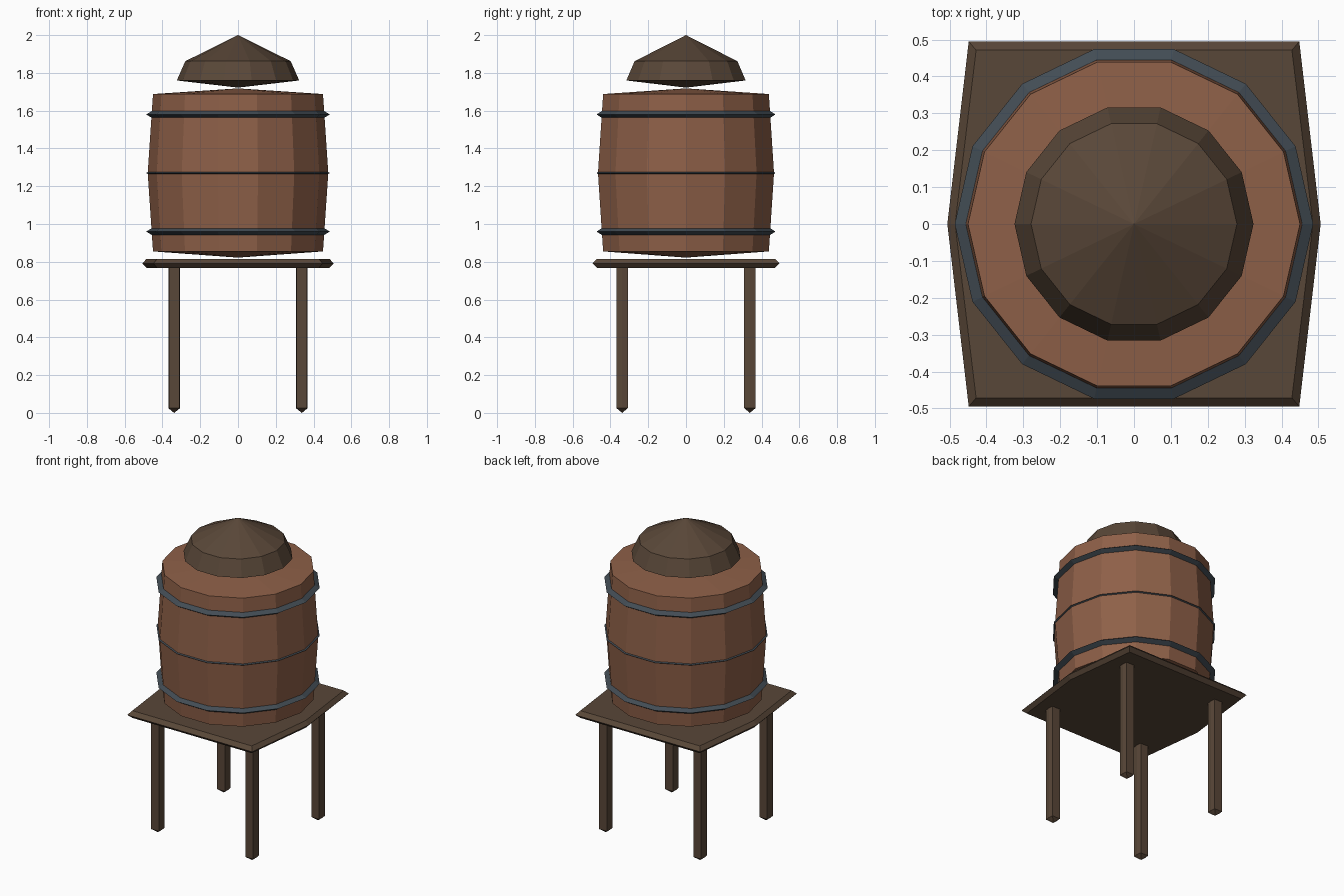
import bpy, bmesh, math

if "Cube" in bpy.data.objects:
    bpy.data.objects.remove(bpy.data.objects["Cube"])


def material(name, rgb):
    # sRGB 0-255 to linear
    lin = [((c / 255 + 0.055) / 1.055) ** 2.4 for c in rgb]
    m = bpy.data.materials.new(name)
    m.diffuse_color = (*lin, 1)
    m.use_nodes = True
    m.node_tree.nodes["Principled BSDF"].inputs["Base Color"].default_value = m.diffuse_color
    return m


BARREL = material("reddish barrel wood", (142, 96, 72))
DARK = material("dark brown wood", (89, 71, 56))
IRON = material("dark iron", (66, 76, 84))

ROUND = [(math.cos(i * math.tau / 14), math.sin(i * math.tau / 14)) for i in range(14)]


def stack(name, rings, mat, bottom=None, top=None, loop=False, at=(0, 0)):
    """Join outline rings [(z, [(x, y)...])...]; close with apex points, flat caps or a loop."""
    bm = bmesh.new()
    rows = [[bm.verts.new((x, y, z)) for x, y in pts] for z, pts in rings]
    n = len(rows[0])
    pairs = list(zip(rows, rows[1:]))
    if loop:
        pairs.append((rows[-1], rows[0]))
    for a, b in pairs:
        for i in range(n):
            j = (i + 1) % n
            bm.faces.new((a[i], a[j], b[j], b[i]))
    if not loop:
        for row, z in ((rows[0], bottom), (rows[-1], top)):
            if z is None:
                bm.faces.new(row)
            else:
                tip = bm.verts.new((0, 0, z))
                for i in range(n):
                    bm.faces.new((row[i], row[(i + 1) % n], tip))
    bmesh.ops.recalc_face_normals(bm, faces=bm.faces)
    me = bpy.data.meshes.new(name)
    bm.to_mesh(me)
    bm.free()
    me.materials.append(mat)
    ob = bpy.data.objects.new(name, me)
    ob.location = (*at, 0)
    bpy.context.collection.objects.link(ob)
    return ob


def circle(r):
    return [(r * x, r * y) for x, y in ROUND]


def bowed(tip, x, y):
    # rectangle whose left and right sides bow out to a point
    return [(tip, 0), (x, y), (-x, y), (-tip, 0), (-x, -y), (x, -y)]


# Barrel body with shallow conical ends
stack("barrel", [(0.855, circle(0.45)), (1.27, circle(0.478)), (1.688, circle(0.45))],
      BARREL, bottom=0.822, top=1.718)

# Iron hoops, wedge-shaped in section
for part, z in (("lower", 0.96), ("middle", 1.27), ("upper", 1.58)):
    stack(part + "_hoop", [(z - 0.022, circle(0.45)), (z, circle(0.486)),
                           (z + 0.022, circle(0.45))], IRON, loop=True)

# Lid floating just above the barrel
stack("lid", [(1.76, circle(0.324)), (1.862, circle(0.279))], DARK, bottom=1.722, top=2.0)

# Platform with bevelled rim
stack("platform", [(0.768, bowed(0.485, 0.428, 0.471)), (0.791, bowed(0.506, 0.448, 0.495)),
                   (0.815, bowed(0.485, 0.428, 0.471))], DARK)

# Four legs with blunt pointed feet
for sx, side in ((-1, "left"), (1, "right")):
    for sy, end in ((-1, "front"), (1, "back")):
        stack(f"{end}_{side}_leg", [(0.025, bowed(0.031, 0.0275, 0.03)),
                                    (0.78, bowed(0.031, 0.0275, 0.03))],
              DARK, bottom=0.0, at=(sx * 0.338, sy * 0.338))
